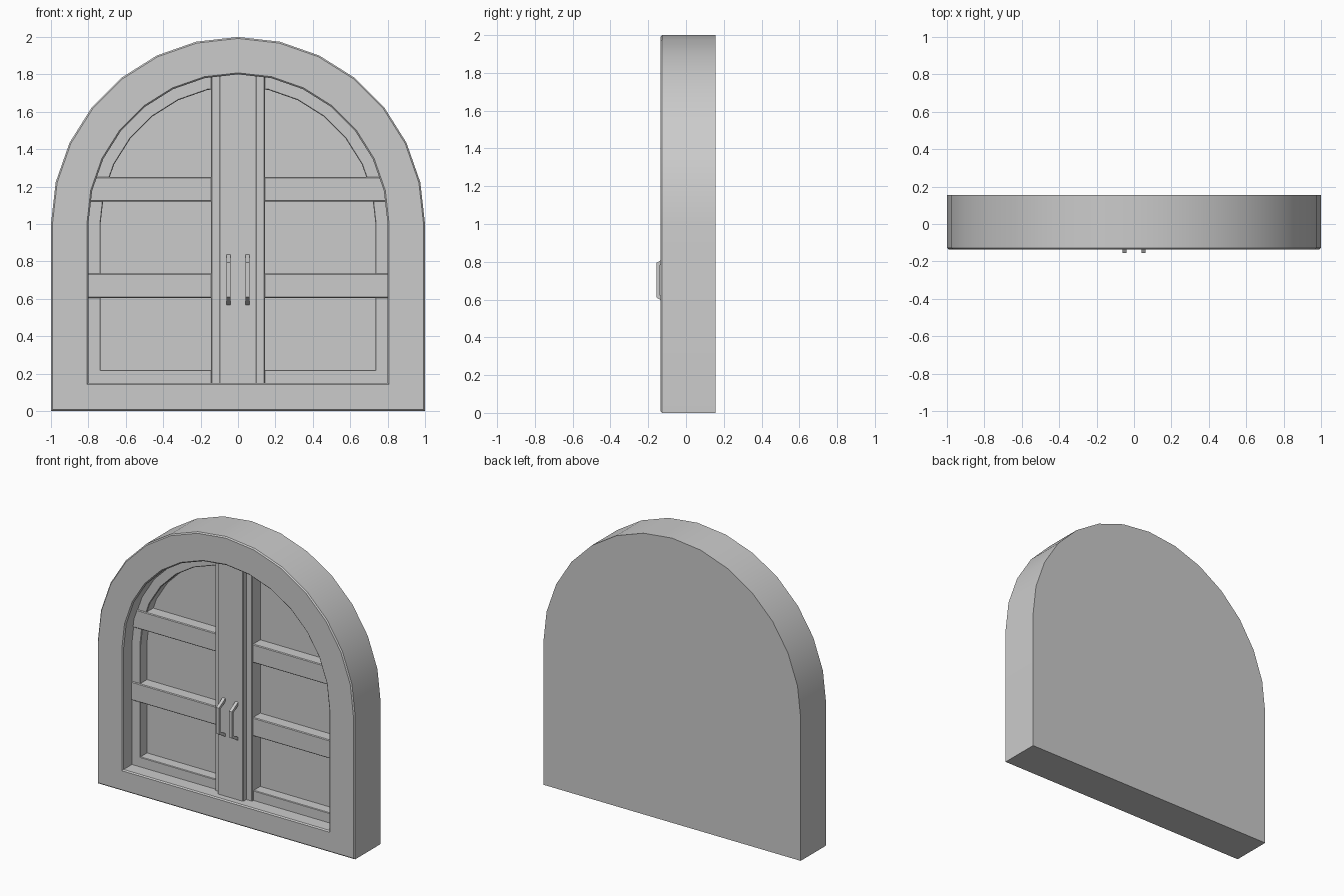
import bpy, bmesh, math

if "Cube" in bpy.data.objects:
    bpy.data.objects.remove(bpy.data.objects["Cube"])

grey = bpy.data.materials.new("plain grey")
grey.diffuse_color = (0.6, 0.6, 0.6, 1)
grey.use_nodes = True
grey.node_tree.nodes["Principled BSDF"].inputs["Base Color"].default_value = grey.diffuse_color


def finish(bm, name):
    """Turn a bmesh into a named, shaded object."""
    me = bpy.data.meshes.new(name)
    bm.to_mesh(me)
    bm.free()
    me.materials.append(grey)
    ob = bpy.data.objects.new(name, me)
    bpy.context.collection.objects.link(ob)
    bpy.ops.object.select_all(action='DESELECT')
    ob.select_set(True)
    bpy.context.view_layer.objects.active = ob
    bpy.ops.object.shade_smooth_by_angle(angle=math.radians(30))
    return ob


def arch(radius, bottom, y, steps=14):
    """Round-topped outline, springing from z = 1."""
    pts = [(radius, y, bottom)]
    for i in range(steps + 1):
        a = math.pi * i / steps
        pts.append((radius * math.cos(a), y, 1 + radius * math.sin(a)))
    pts.append((-radius, y, bottom))
    return pts


def loft(name, loops, cap_first=False, cap_last=False):
    """Skin a chain of equal-length outlines, from back to front and inward."""
    bm = bmesh.new()
    rings = [[bm.verts.new(p) for p in loop] for loop in loops]
    for a, b in zip(rings, rings[1:]):
        for i in range(len(a)):
            j = (i + 1) % len(a)
            bm.faces.new((a[j], a[i], b[i], b[j]))
    if cap_first:
        bm.faces.new(rings[0])
    if cap_last:
        bm.faces.new(rings[-1][::-1])
    return finish(bm, name)


def box(name, x0, x1, y0, y1, z0, z1, bevel=0.005):
    """Box with slightly softened edges."""
    bm = bmesh.new()
    bmesh.ops.create_cube(bm, size=1)
    for v in bm.verts:
        v.co = (x1 if v.co.x > 0 else x0,
                y1 if v.co.y > 0 else y0,
                z1 if v.co.z > 0 else z0)
    bmesh.ops.bevel(bm, geom=bm.edges[:], offset=bevel, segments=1, affect='EDGES')
    return finish(bm, name)


# Stone surround with solid back and softened front edges
FRONT, BACK, STILE, PANEL = -0.135, 0.155, -0.035, 0.04
B = 0.008
loft("arched_surround", [
    arch(1, 0, BACK),
    arch(1, 0, FRONT + B),
    arch(1 - B, B, FRONT),
    arch(0.8 + B, 0.15 - B, FRONT),
    arch(0.8, 0.15, FRONT + B),
    arch(0.8, 0.15, STILE),
], cap_first=True)

# Door leaf: raised edge band around a recessed panel
loft("door_panel", [
    arch(0.8, 0.15, STILE),
    arch(0.735 + 0.004, 0.22 - 0.004, STILE),
    arch(0.735, 0.22, STILE + 0.004),
    arch(0.735, 0.22, PANEL),
], cap_last=True)

# Centre posts
box("centre_backing_post", -0.145, 0.145, -0.05, 0.06, 0.14, 1.81)
box("centre_post", -0.1, 0.1, -0.085, 0.05, 0.14, 1.82)

# Crossbars and handles on both sides
for side, s in (("left", -1), ("right", 1)):
    for level, z0, z1 in (("lower", 0.605, 0.735), ("upper", 1.12, 1.25)):
        xs = sorted((s * 0.13, s * 0.81))
        box(f"{side}_{level}_crossbar", *xs, -0.042, 0.06, z0, z1)

    # Handle: bent bar of square section
    outer = [(-0.08, 0.84), (-0.155, 0.795), (-0.155, 0.61), (-0.08, 0.565)]
    inner = [(-0.08, 0.817), (-0.137, 0.783), (-0.137, 0.622), (-0.08, 0.588)]
    xa, xb = s * 0.05 - 0.011, s * 0.05 + 0.011
    bm = bmesh.new()
    rings = [[bm.verts.new((x, *p)) for x, p in ((xa, o), (xb, o), (xb, n), (xa, n))]
             for o, n in zip(outer, inner)]
    for a, b in zip(rings, rings[1:]):
        for i in range(4):
            j = (i + 1) % 4
            bm.faces.new((a[i], a[j], b[j], b[i]))
    bm.faces.new(rings[0])
    bm.faces.new(rings[-1])
    bmesh.ops.recalc_face_normals(bm, faces=bm.faces[:])
    finish(bm, f"{side}_handle")
